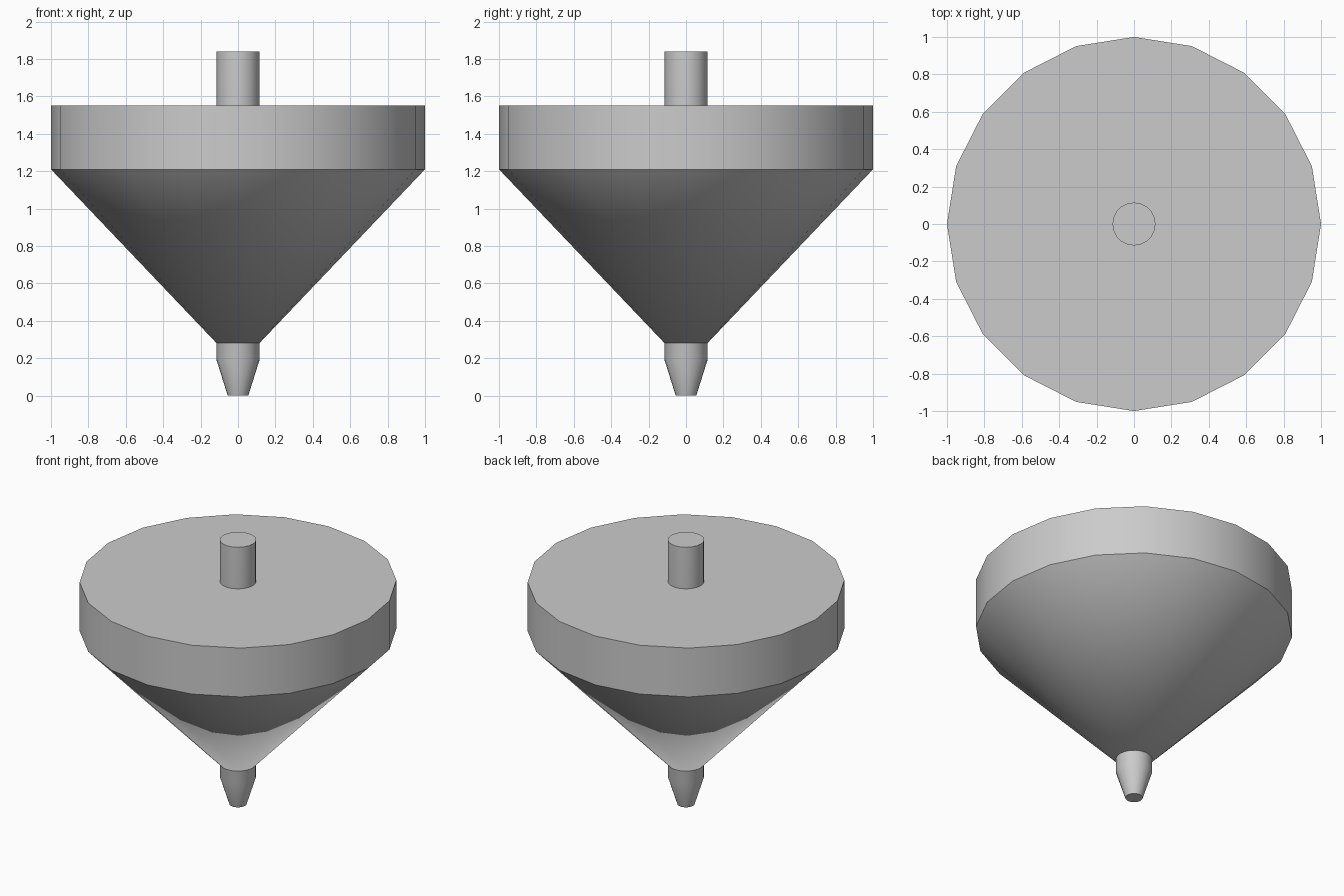
import bpy, bmesh, math

if "Cube" in bpy.data.objects:
    bpy.data.objects.remove(bpy.data.objects["Cube"])

SIDES = 20


def lathe(name, profile):
    """Revolve (radius, z) points, listed bottom to top, into a closed solid."""
    bm = bmesh.new()
    rings = []
    for r, z in profile:
        if r == 0:
            rings.append([bm.verts.new((0, 0, z))] * SIDES)
        else:
            angles = [2 * math.pi * i / SIDES for i in range(SIDES)]
            rings.append([bm.verts.new((r * math.cos(a), r * math.sin(a), z)) for a in angles])
    for low, high in zip(rings, rings[1:]):
        for i in range(SIDES):
            j = (i + 1) % SIDES
            corners = [low[i], low[j], high[j], high[i]]
            bm.faces.new(list(dict.fromkeys(corners)))
    # Close flat ends
    if profile[0][0] > 0:
        bm.faces.new(rings[0][::-1])
    if profile[-1][0] > 0:
        bm.faces.new(rings[-1])
    bmesh.ops.recalc_face_normals(bm, faces=bm.faces)
    mesh = bpy.data.meshes.new(name)
    bm.to_mesh(mesh)
    bm.free()
    obj = bpy.data.objects.new(name, mesh)
    bpy.context.collection.objects.link(obj)
    bpy.ops.object.select_all(action='DESELECT')
    obj.select_set(True)
    bpy.context.view_layer.objects.active = obj
    bpy.ops.object.shade_smooth_by_angle(angle=math.radians(30))
    return obj


# Body: cone running to a hidden apex, with a straight rim and flat top
lathe("body", [(0, 0.16), (1, 1.21), (1, 1.55)])

# Spindle: tapered tip below, handle above
lathe("spindle", [(0.055, 0), (0.115, 0.19), (0.115, 1.84)])
